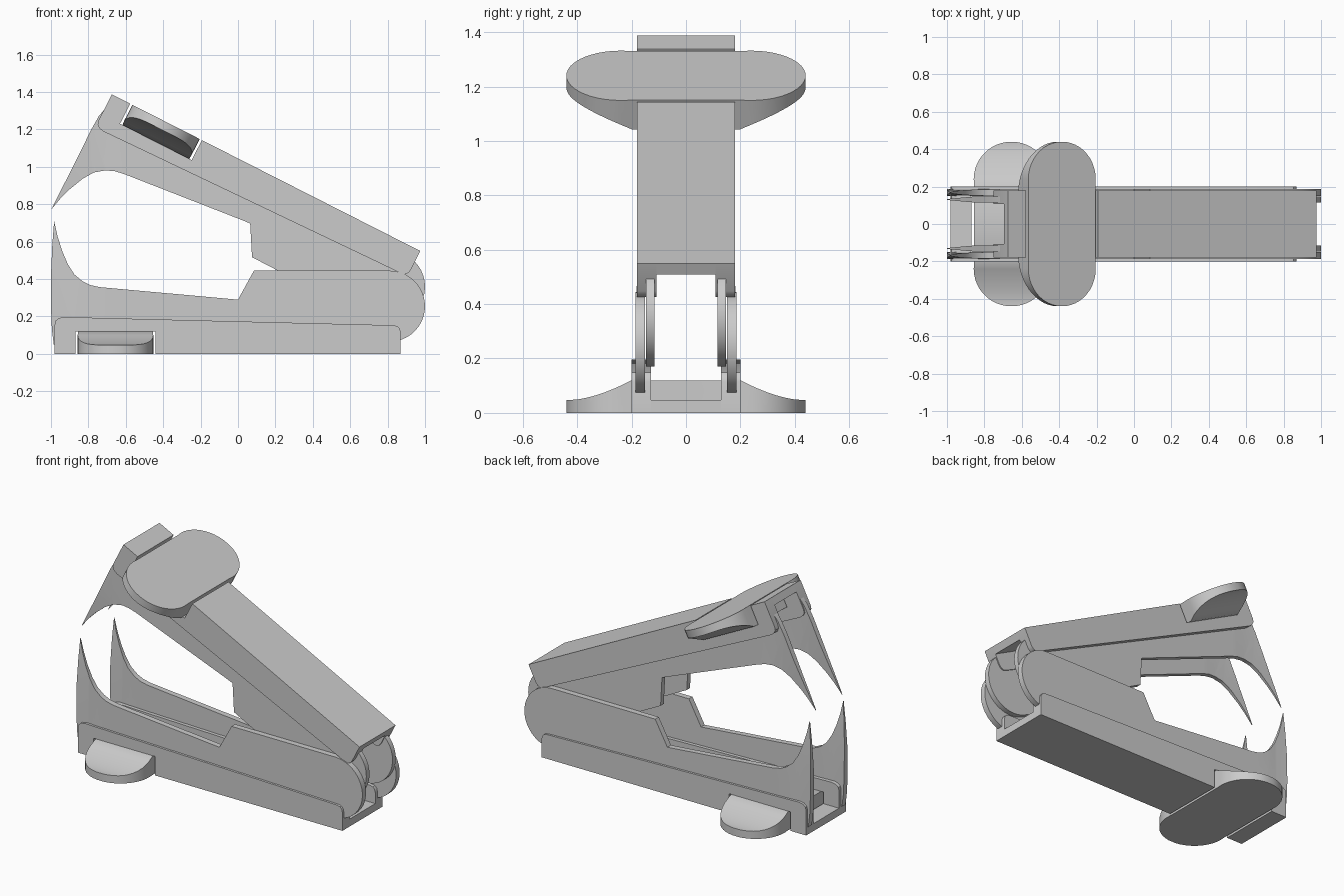
import bpy, bmesh
from math import sin, cos, radians, sqrt

if "Cube" in bpy.data.objects:
    bpy.data.objects.remove(bpy.data.objects["Cube"])


def low(x, z):
    return x, z


def upp(x, z):
    """Lower-handle coordinates flipped and tilted onto the upper handle."""
    return 0.975 + (x - 0.87) * 0.8917 - z * 0.4527, 0.55 - (x - 0.87) * 0.4527 - z * 0.8917


def arc(cx, cz, r, a0, a1, n):
    return [(cx + r * cos(radians(a0 + (a1 - a0) * i / n)),
             cz + r * sin(radians(a0 + (a1 - a0) * i / n))) for i in range(n + 1)]


def prism(bm, pts, y0, y1):
    """Extrude an x-z outline from y0 to y1."""
    a = [bm.verts.new((x, y0, z)) for x, z in pts]
    b = [bm.verts.new((x, y1, z)) for x, z in pts]
    n = len(pts)
    bm.faces.new(a)
    bm.faces.new(b[::-1])
    for i in range(n):
        j = (i + 1) % n
        bm.faces.new((a[i], b[i], b[j], a[j]))


def finish(bm, name, angle=30):
    bmesh.ops.recalc_face_normals(bm, faces=bm.faces[:])
    me = bpy.data.meshes.new(name)
    bm.to_mesh(me)
    bm.free()
    ob = bpy.data.objects.new(name, me)
    bpy.context.collection.objects.link(ob)
    bpy.ops.object.select_all(action='DESELECT')
    ob.select_set(True)
    bpy.context.view_layer.objects.active = ob
    bpy.ops.object.shade_smooth_by_angle(angle=radians(angle))
    return ob


# Handle cover: two thick side walls and a floor split by the grip slot
WALL = [(-0.98, 0), (-0.87, 0), (-0.87, 0.12), (-0.44, 0.12), (-0.44, 0), (0.87, 0),
        (0.87, 0.115), (0.865, 0.135), (0.853, 0.148), (0.83, 0.153),
        (-0.93, 0.197), (-0.957, 0.192), (-0.975, 0.177), (-0.98, 0.155)]


def cover(name, f, inner, outer):
    bm = bmesh.new()
    wall = [f(x, z) for x, z in WALL]
    for s in (1, -1):
        prism(bm, wall, s * inner, s * outer)
    for x0, x1 in ((-0.98, -0.87), (-0.44, 0.87)):
        prism(bm, [f(x0, 0), f(x1, 0), f(x1, 0.047), f(x0, 0.047)], -inner, inner)
    finish(bm, name)


# Finger grip: lofted pad, thick in the middle with thin rounded wings
def grip(name, f):
    half = [(0.2, 0.2, 0.12)]
    for i in range(11):
        t = radians(i * 8.3)
        y = 0.24 + 0.2 * sin(t)
        k = min(1, (y - 0.2) / 0.22)
        half.append((y, 0.202 * cos(t), 0.048 + 0.072 * (1 - k) ** 1.6))
    stations = [(-y, w, h) for y, w, h in reversed(half)] + half
    bm = bmesh.new()
    rings = []
    for y, w, h in stations:
        ring = []
        for x, z in ((-w, 0), (w, 0), (w, h), (-w, h)):
            px, pz = f(-0.655 + x, z)
            ring.append(bm.verts.new((px, y, pz)))
        rings.append(ring)
    for a, b in zip(rings, rings[1:]):
        for i in range(4):
            j = (i + 1) % 4
            bm.faces.new((a[i], a[j], b[j], b[i]))
    bm.faces.new(rings[0])
    bm.faces.new(rings[-1])
    finish(bm, name)


# Metal jaw: pair of side plates whose teeth thin out towards the tip
def jaw(name, pts, y_mid, thick, taper):
    bm = bmesh.new()
    for s in (1, -1):
        prism(bm, pts, s * (y_mid - thick / 2), s * (y_mid + thick / 2))
    for x in (-0.92, -0.85, -0.78, -0.7):
        bmesh.ops.bisect_plane(bm, geom=bm.verts[:] + bm.edges[:] + bm.faces[:],
                               plane_co=(x, 0, 0), plane_no=(1, 0, 0))
    for v in bm.verts:
        if v.co.x < -0.69:
            k = max(0, min(1, taper(v.co.z)))
            s = 1 if v.co.y > 0 else -1
            v.co.y = s * (y_mid + (abs(v.co.y) - y_mid) * (1 - 0.85 * k))
    big = [f for f in bm.faces if len(f.verts) > 4]
    bmesh.ops.triangulate(bm, faces=big)
    finish(bm, name)


lower_jaw = [(-0.985, 0.05), (-0.88, 0.05), (-0.87, 0.13), (-0.43, 0.13), (0.6, 0.1)]
lower_jaw += arc(0.81, 0.255, 0.19, -100, 90, 20)
lower_jaw += [(0.085, 0.445), (0.0, 0.29), (-0.74, 0.357), (-0.79, 0.368), (-0.83, 0.387),
              (-0.875, 0.425), (-0.91, 0.48), (-0.94, 0.55), (-0.965, 0.63), (-0.983, 0.71),
              (-0.993, 0.58), (-1.0, 0.42), (-1.0, 0.25), (-0.995, 0.13)]

upper_jaw = [upp(-0.97, 0.05), upp(-0.88, 0.05), upp(-0.87, 0.13), upp(0.6, 0.13)]
upper_jaw += arc(0.81, 0.36, 0.19, 95, -117, 22)
upper_jaw += [(0.2, 0.452), (0.075, 0.517), (0.065, 0.697), (0.03, 0.712), (-0.61, 0.962),
              (-0.66, 0.977), (-0.71, 0.981), (-0.77, 0.97), (-0.83, 0.937), (-0.9, 0.88),
              (-0.95, 0.83), (-1.0, 0.77), (-0.95, 0.87), (-0.9, 0.965), (-0.84, 1.085),
              (-0.79, 1.19), (-0.745, 1.27)]

cover("lower_handle_cover", low, 0.128, 0.2)
cover("upper_handle_cover", upp, 0.108, 0.18)
grip("lower_finger_grip", low)
grip("upper_finger_grip", upp)
jaw("lower_jaw", lower_jaw, 0.168, 0.036, lambda z: (z - 0.35) / 0.36)
jaw("upper_jaw", upper_jaw, 0.131, 0.032, lambda z: (1.05 - z) / 0.28)
